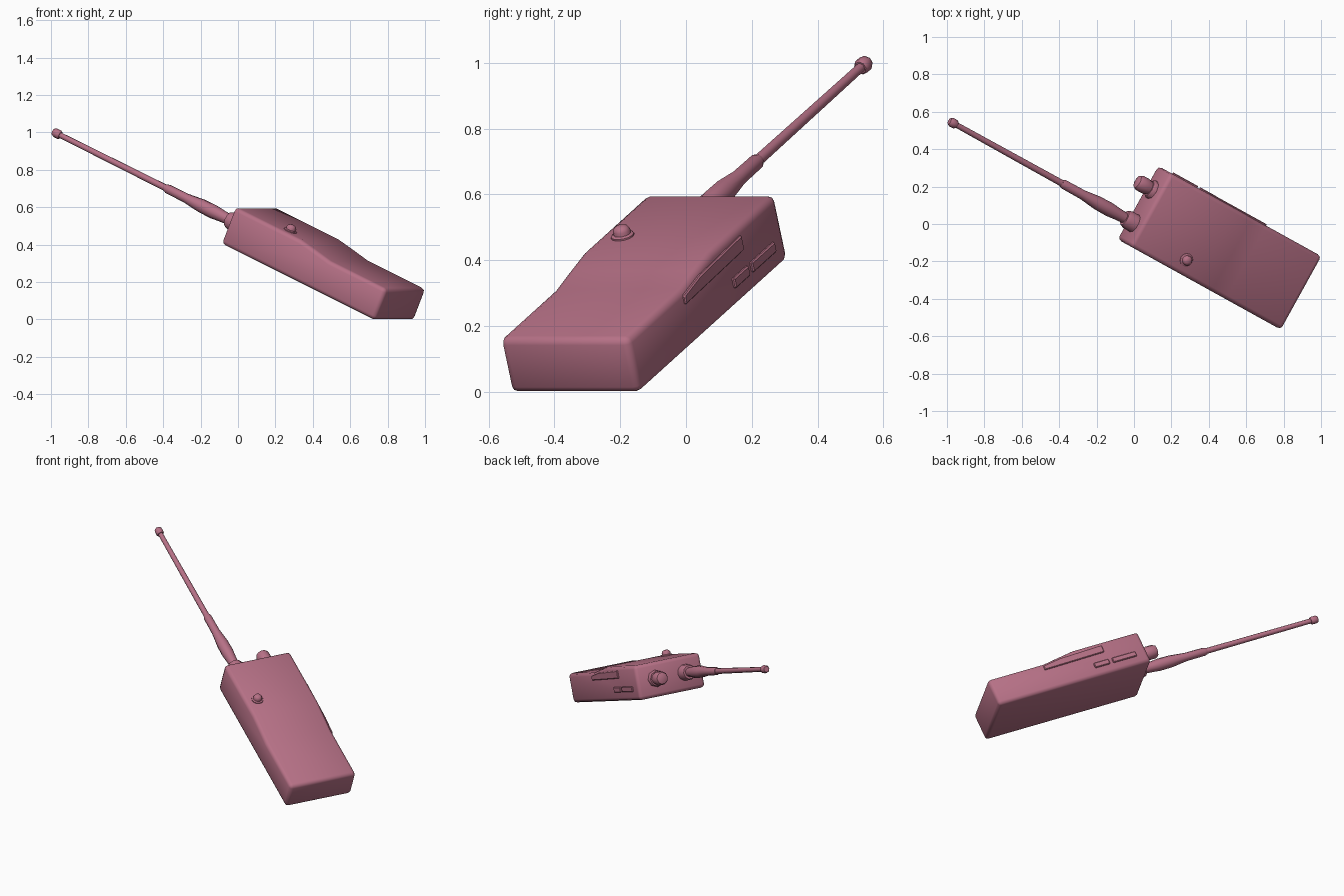
import bpy, bmesh, math
from mathutils import Matrix, Vector

cube = bpy.data.objects.get("Cube")
if cube:
    bpy.data.objects.remove(cube, do_unlink=True)

# Tilted frame of the radio: across its width, up its length, out of its face
across = Vector((0.484, 0.875, 0)).normalized()
along = Vector((-0.802, 0.443, 0.401)).normalized()
out = across.cross(along).normalized()
along = out.cross(across)
FRAME = Matrix((across, along, out)).transposed().to_4x4()

COLOR = (0.47, 0.165, 0.24, 1)
mat = bpy.data.materials.new("dusty_rose")
mat.use_nodes = True
mat.diffuse_color = COLOR
bsdf = next(n for n in mat.node_tree.nodes if n.type == 'BSDF_PRINCIPLED')
bsdf.inputs["Base Color"].default_value = COLOR


def finish(name, bm, angle=None):
    bmesh.ops.recalc_face_normals(bm, faces=bm.faces)
    me = bpy.data.meshes.new(name)
    bm.to_mesh(me)
    bm.free()
    me.materials.append(mat)
    ob = bpy.data.objects.new(name, me)
    bpy.context.collection.objects.link(ob)
    ob.matrix_world = FRAME
    bpy.ops.object.select_all(action='DESELECT')
    ob.select_set(True)
    bpy.context.view_layer.objects.active = ob
    if angle is None:
        bpy.ops.object.shade_smooth()
    else:
        bpy.ops.object.shade_smooth_by_angle(angle=math.radians(angle))
    return ob


def slab(name, profile, w0, w1, bevel, segments=1, angle=None):
    """Side profile of (along, out) points, extruded across the width."""
    bm = bmesh.new()
    face = bm.faces.new([bm.verts.new((w0, u, n)) for u, n in profile])
    new = bmesh.ops.extrude_face_region(bm, geom=[face])["geom"]
    moved = [v for v in new if isinstance(v, bmesh.types.BMVert)]
    bmesh.ops.translate(bm, verts=moved, vec=(w1 - w0, 0, 0))
    bmesh.ops.recalc_face_normals(bm, faces=bm.faces)
    sharp = [e for e in bm.edges if e.calc_face_angle(0) > 0.5]
    bmesh.ops.bevel(bm, geom=sharp, offset=bevel, segments=segments,
                    profile=0.5, affect='EDGES')
    return finish(name, bm, angle)


def turned(name, profile, origin, axis, sides=10):
    """Profile of (height, radius) points, turned about an axis."""
    turn = Vector((0, 0, 1)).rotation_difference(Vector(axis)).to_matrix()
    bm = bmesh.new()
    rings = []
    for h, r in profile:
        ring = []
        for i in range(sides):
            a = math.tau * i / sides
            p = Vector((r * math.cos(a), r * math.sin(a), h))
            ring.append(bm.verts.new(turn @ p + Vector(origin)))
        rings.append(ring)
    for a, b in zip(rings, rings[1:]):
        for i in range(sides):
            j = (i + 1) % sides
            bm.faces.new((a[i], a[j], b[j], b[i]))
    bm.faces.new(rings[0][::-1])
    bm.faces.new(rings[-1])
    return finish(name, bm, 40)


# Body: thick upper half stepping down to a thinner lower half
slab("body", [(-0.822, 0.353), (0.203, 0.353), (0.203, 0.568), (-0.235, 0.568),
              (-0.345, 0.552), (-0.445, 0.536), (-0.822, 0.536)],
     -0.114, 0.334, 0.022, 2)

# Raised plates on one side
SIDE = 0.334
slab("side_cover", [(-0.457, 0.489), (-0.055, 0.495), (-0.053, 0.543),
                    (-0.34, 0.535), (-0.455, 0.518)],
     SIDE - 0.01, SIDE + 0.008, 0.004, angle=30)
for name, u0, u1 in (("small_side_button", -0.152, -0.052),
                     ("large_side_button", -0.03, 0.128)):
    slab(name, [(u0, 0.409), (u1, 0.409), (u1, 0.442), (u0, 0.442)],
         SIDE - 0.01, SIDE + 0.009, 0.004, angle=30)

# Antenna parts on the top end
UP = (0, 1, 0)
BASE = (0.004, 0, 0.466)
turned("antenna_collar", [(0.19, 0.052), (0.25, 0.05), (0.27, 0.042)], BASE, UP)
turned("antenna_grip", [(0.25, 0.028), (0.31, 0.032), (0.37, 0.038), (0.45, 0.037),
                        (0.55, 0.026), (0.675, 0.025), (0.69, 0.02)], BASE, UP)
turned("antenna_rod", [(0.67, 0.018), (1.41, 0.015)], BASE, UP)
turned("antenna_tip", [(1.39, 0.02), (1.398, 0.025), (1.425, 0.025), (1.437, 0.018)],
       BASE, UP, 8)

# Volume knob on the top end
KNOB = (0.207, 0, 0.466)
turned("knob_collar", [(0.19, 0.052), (0.22, 0.052), (0.228, 0.046)], KNOB, UP, 8)
turned("knob", [(0.22, 0.036), (0.25, 0.043), (0.292, 0.043), (0.306, 0.036),
                (0.312, 0.02)], KNOB, UP)

# Round button on the face
BUTTON = (-0.033, -0.12, 0)
FACE = (0, 0, 1)
turned("button_ring", [(0.56, 0.036), (0.573, 0.036), (0.577, 0.031)], BUTTON, FACE, 12)
turned("button", [(0.565, 0.026), (0.588, 0.027), (0.599, 0.021), (0.604, 0.01)],
       BUTTON, FACE, 12)
